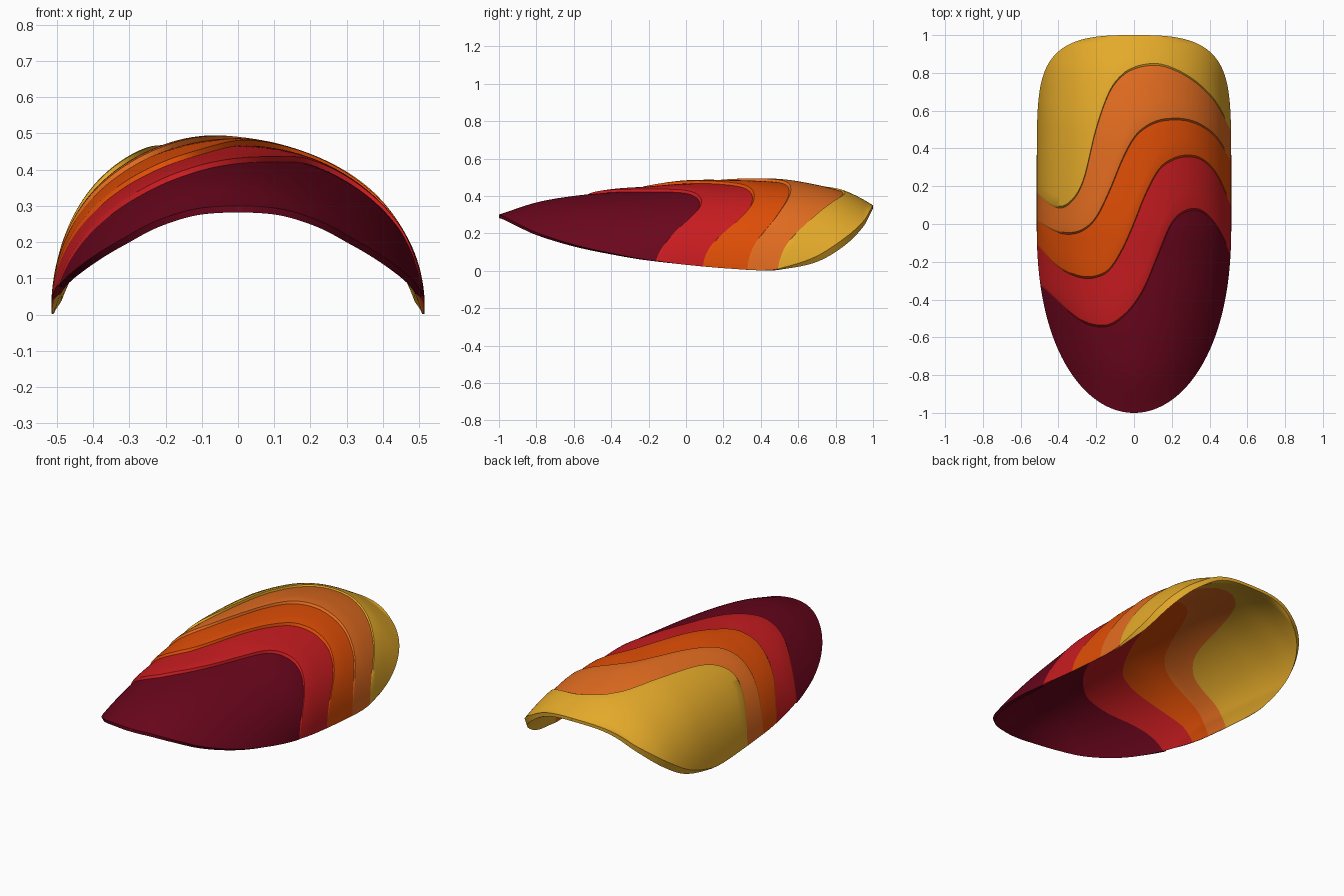
import bpy, bmesh, math

if "Cube" in bpy.data.objects:
    bpy.data.objects.remove(bpy.data.objects["Cube"])

COLS = 96          # columns across the arch
STEP = 0.019       # height of each overlapping layer
R = 0.5152         # half width of the full arch


def curve(xs, ys):
    """Smooth interpolation through a few points (cubic Hermite)."""
    n = len(xs)
    m = []
    for i in range(n):
        a, b = max(i - 1, 0), min(i + 1, n - 1)
        m.append((ys[b] - ys[a]) / (xs[b] - xs[a]))

    def f(x):
        x = min(max(x, xs[0]), xs[-1])
        i = 0
        while i < n - 2 and x > xs[i + 1]:
            i += 1
        h = xs[i + 1] - xs[i]
        t = (x - xs[i]) / h
        return ((2*t**3 - 3*t*t + 1) * ys[i] + (t**3 - 2*t*t + t) * h * m[i]
                + (3*t*t - 2*t**3) * ys[i + 1] + (t**3 - t*t) * h * m[i + 1])
    return f


# side profiles: crown line and lower rim
spine = curve([-1, -.8, -.6, -.4, -.2, 0, .25, .5, .7, .83, .92, 1],
              [.30, .365, .40, .419, .432, .447, .447, .436, .413, .394, .373, .35])
rim = curve([-1, -.98, -.925, -.8, -.6, -.4, -.2, 0, .2, .4, .5, .7, .85, .95, 1],
            [.30, .293, .265, .205, .140, .094, .057, .032, .014, .002, .006, .052, .145, .252, .35])

# S-shaped seams between the colour bands, seen from above
SX = [-.52, -.43, -.35, -.27, -.2, -.13, -.06, 0, .06, .13, .2, .28, .36, .44, .52]
seams = [curve(SX, s) for s in (
    [-.30, -.385, -.46, -.52, -.543, -.54, -.495, -.43, -.33, -.16, 0, .066, .062, -.02, -.18],
    [-.10, -.205, -.26, -.287, -.283, -.245, -.135, 0, .15, .28, .335, .355, .337, .255, .08],
    [.02, -.035, -.055, -.036, .03, .17, .34, .45, .507, .54, .55, .545, .515, .45, .32],
    [.17, .093, .10, .22, .50, .695, .785, .82, .836, .839, .82, .78, .72, .63, .48])]


def half_width(y):
    """Plan outline: rounded nose, squarer back."""
    y = min(max(y, -1), 1)
    if y < 0:
        return .515 * math.sqrt(max(0, 1 - (-y) ** 2.3))
    return .515 * max(0, 1 - y ** 7) ** (1 / 3)


def seam_y(k, s):
    """Where seam k crosses the column with sideways fraction s."""
    if k < 0:
        return -1.0
    if k >= len(seams):
        return 1.0
    y = 0.2
    for _ in range(8):
        y = seams[k](half_width(y) * s)
    return y


def layer_height(k, y, d, c):
    """Extra height of band k: rounded lip at its seam, fading at the rim and back."""
    if k == 0:
        return 0.0
    t = min(1, d / .11)
    lip = .7 * min(1, d / .01) + .3 * t * (2 - t)
    fade = 1 - (max(0, y - .3) / .7) ** 3
    e = min(1, max(0, c - .04) / .8)
    return STEP * (k - 1 + lip) * fade * e * (2 - e)


def arch(y, s):
    """Point on the base surface: an elliptical arch trimmed by the outline."""
    w, zr, zs = half_width(y), rim(y), spine(y)
    x = w * s
    c = math.sqrt(1 - (x / R) ** 2)
    cm = math.sqrt(1 - (w / R) ** 2)
    p = (c - cm) / (1 - cm) if w > .01 else 1 - s * s
    return x, zr + (zs - zr) * p, c


def srgb(r, g, b):
    lin = lambda c: c / 3294.6 if c < 11 else ((c / 255 + .055) / 1.055) ** 2.4
    return (lin(r), lin(g), lin(b), 1)


def build_band(k, name, mat):
    rows = 48
    spread = {0: lambda v: v ** 2, 4: lambda v: 1 - (1 - v) ** 3}.get(k, lambda v: v ** 1.4)
    bm = bmesh.new()
    outer, inner = [], []
    for i in range(rows + 3):
        outer.append([])
        inner.append([])
        for j in range(COLS + 1):
            s = math.sin(math.pi * (j / COLS - .5))
            ya, yb = seam_y(k - 1, s), seam_y(k, s)
            if k == 0:
                d = (yb - ya) * spread(i / (rows + 2))
            elif i < 3:
                d = (0, .005, .01)[i]
            else:
                d = .01 + (yb - ya - .01) * spread((i - 2) / rows)
            y = ya + d
            x, z, c = arch(y, s)
            outer[-1].append(bm.verts.new((x, y, z + layer_height(k, y, d, c))))
            # smooth underside, ignoring the layers, thinning at the side rims
            t = .018 * min(1, c / .2)
            inner[-1].append(bm.verts.new((x - t * x / R, y, z - t * c)))
    for i in range(rows + 2):
        o, p, a, b = outer[i], outer[i + 1], inner[i], inner[i + 1]
        for j in range(COLS):
            bm.faces.new((o[j], o[j + 1], p[j + 1], p[j]))
            bm.faces.new((a[j], b[j], b[j + 1], a[j + 1]))
        # rim edges
        bm.faces.new((o[-1], a[-1], b[-1], p[-1]))
        bm.faces.new((o[0], p[0], b[0], a[0]))
    bmesh.ops.remove_doubles(bm, verts=bm.verts, dist=1e-5)
    bmesh.ops.dissolve_degenerate(bm, edges=bm.edges, dist=1e-6)
    me = bpy.data.meshes.new(name)
    bm.to_mesh(me)
    bm.free()
    me.materials.append(mat)
    ob = bpy.data.objects.new(name, me)
    bpy.context.collection.objects.link(ob)
    bpy.ops.object.select_all(action='DESELECT')
    ob.select_set(True)
    bpy.context.view_layer.objects.active = ob
    bpy.ops.object.shade_smooth_by_angle(angle=math.radians(35))


# five layered bands from nose to back
for k, (name, colour) in enumerate((
        ("maroon", (106, 6, 28)), ("red", (200, 28, 32)), ("deep_orange", (224, 78, 6)),
        ("light_orange", (226, 108, 32)), ("golden_yellow", (228, 170, 42)))):
    mat = bpy.data.materials.new(name)
    mat.diffuse_color = srgb(*colour)
    mat.use_nodes = True
    mat.node_tree.nodes["Principled BSDF"].inputs["Base Color"].default_value = mat.diffuse_color
    build_band(k, name + "_shell_band", mat)
